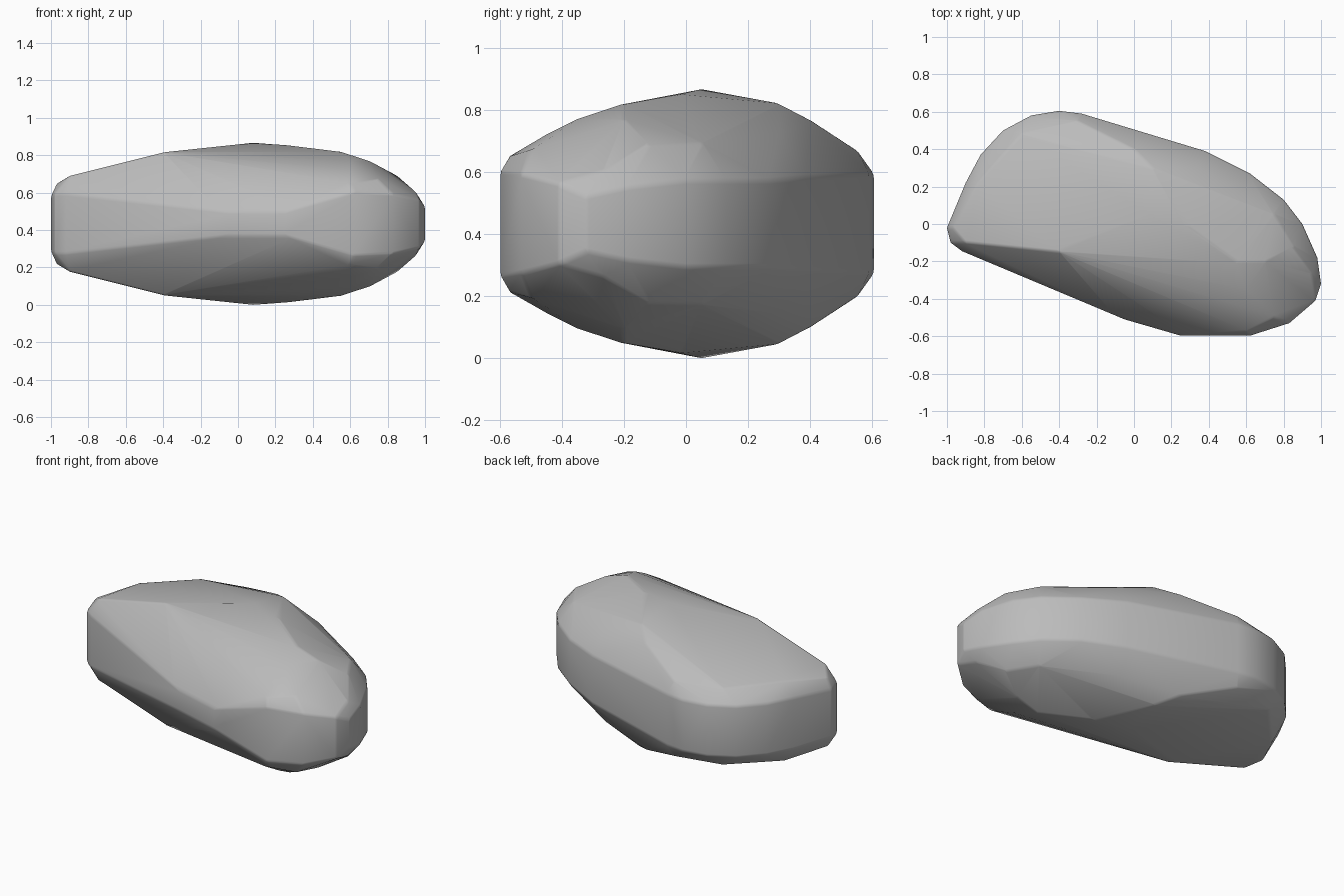
import bpy
import bmesh
from mathutils import Vector

if "Cube" in bpy.data.objects:
    bpy.data.objects.remove(bpy.data.objects["Cube"], do_unlink=True)

MID = 0.433  # height of the mirror plane

# Widest outline: x, y and half height of the side band
outline = [
    (-1, -.02, .15), (-.98, -.1, .16), (-.92, -.145, .16), (-.05, -.51, .065),
    (.25, -.597, .065), (.62, -.597, .17), (.83, -.53, .16), (.97, -.41, .13),
    (1, -.32, .09), (.98, -.18, .12), (.9, 0, .14), (.8, .13, .14),
    (.62, .27, .14), (.38, .39, .15), (-.28, .59, .16), (-.4, .605, .16),
    (-.55, .58, .16), (-.7, .5, .16), (-.82, .37, .16), (-.9, .22, .16),
]
# Rounded shoulder above the band
shoulder = [
    (-.97, -.02, .215), (-.9, -.1, .257), (-.84, .22, .25), (-.6, .48, .24),
    (-.3, .55, .237), (0, .4, .335), (.35, .3, .29), (.75, .05, .26),
    (.85, -.12, .257), (.95, -.27, .17), (.75, -.5, .24), (.6, -.57, .217),
    (.6, -.45, .287),
]
# Broad crown
crown = [
    (.6, -.35, .337), (.7, -.2, .337), (.55, -.2, .387), (.3, -.02, .417),
    (.08, .05, .433), (-.4, -.15, .382), (.1, .3, .387),
]

# Stone body: mirrored layers wrapped in a convex skin
bm = bmesh.new()
for x, y, h in outline + shoulder + crown:
    for side in (-1, 1):
        bm.verts.new(Vector((x, y, MID + side * h)))
hull = bmesh.ops.convex_hull(bm, input=bm.verts)
loose = set(hull["geom_interior"]) | set(hull["geom_unused"])
bmesh.ops.delete(bm, geom=[g for g in loose if isinstance(g, bmesh.types.BMVert)],
                 context="VERTS")
bmesh.ops.recalc_face_normals(bm, faces=bm.faces)
mesh = bpy.data.meshes.new("stone")
bm.to_mesh(mesh)
bm.free()

stone = bpy.data.objects.new("stone", mesh)
bpy.context.collection.objects.link(stone)

# Plain grey stone
grey = bpy.data.materials.new("stone grey")
grey.use_nodes = True
colour = (.5, .5, .5, 1)
grey.diffuse_color = colour
grey.node_tree.nodes["Principled BSDF"].inputs["Base Color"].default_value = colour
mesh.materials.append(grey)

# Soften the worn edges and keep the main creases
bevel = stone.modifiers.new("worn edges", "BEVEL")
bevel.width = .012
bevel.segments = 2
bevel.limit_method = "ANGLE"
bevel.angle_limit = .4
bpy.ops.object.select_all(action="DESELECT")
stone.select_set(True)
bpy.context.view_layer.objects.active = stone
bpy.ops.object.shade_smooth_by_angle(angle=.7)
